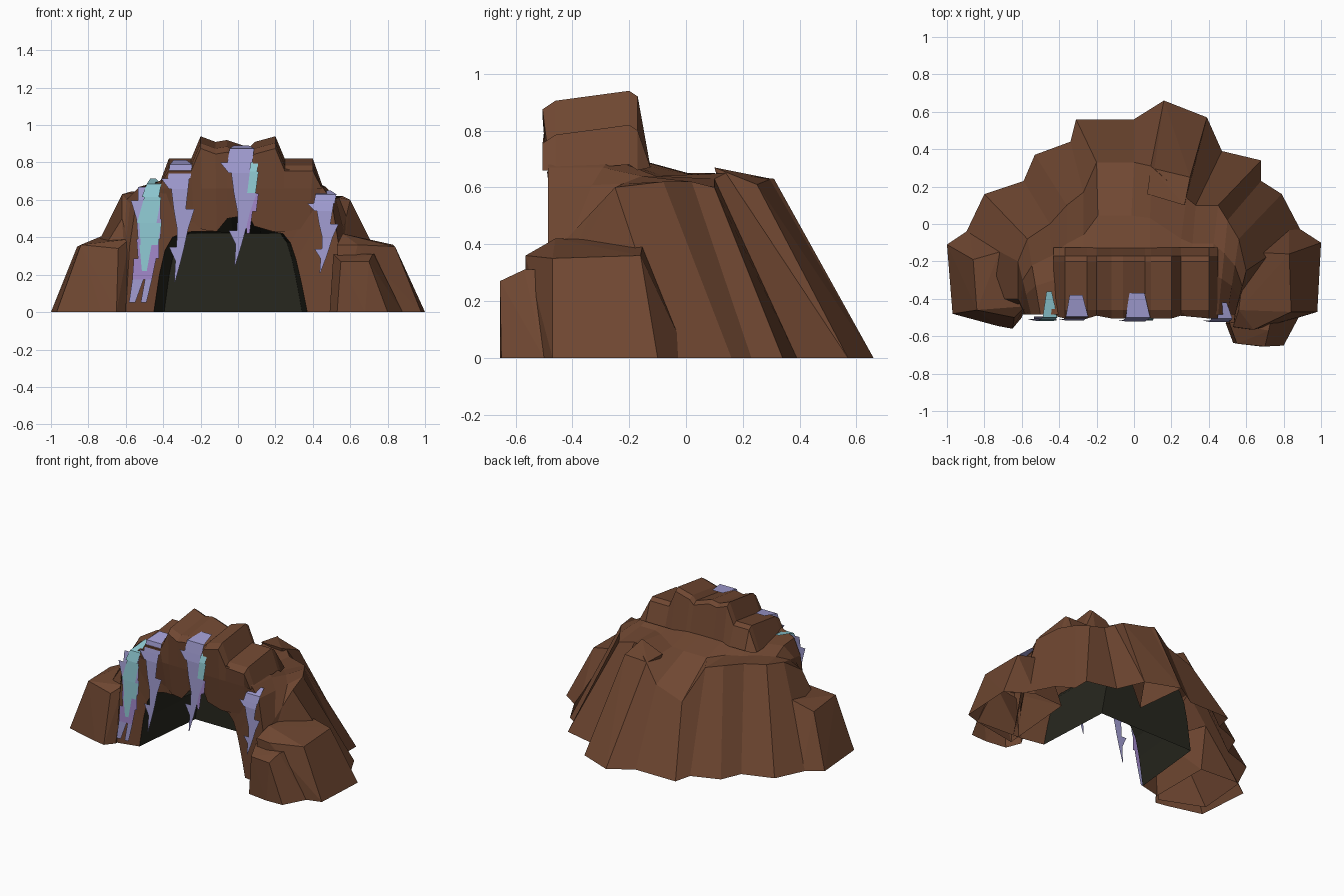
import bpy, bmesh
from mathutils import Vector as V

if "Cube" in bpy.data.objects:
    bpy.data.objects.remove(bpy.data.objects["Cube"])


def mat(name, rgb):
    m = bpy.data.materials.new(name)
    m.diffuse_color = (*rgb, 1)
    m.use_nodes = True
    m.node_tree.nodes["Principled BSDF"].inputs["Base Color"].default_value = m.diffuse_color
    return m


BROWN = mat("rock_brown", (0.160, 0.063, 0.031))
DARK = mat("cave_dark", (0.020, 0.020, 0.013))
LILAC = mat("crystal_lilac", (0.36, 0.34, 0.65))
CYAN = mat("crystal_cyan", (0.28, 0.60, 0.66))
PURPLE = mat("crystal_purple", (0.36, 0.25, 0.60))


def finish(name, bm, mats):
    me = bpy.data.meshes.new(name)
    bm.to_mesh(me)
    bm.free()
    for m in mats:
        me.materials.append(m)
    ob = bpy.data.objects.new(name, me)
    bpy.context.collection.objects.link(ob)
    return ob


def loft(name, rows, material):
    """Skin consecutive rows of points with quads."""
    bm = bmesh.new()
    grid = [[bm.verts.new(p) for p in row] for row in rows]
    for a, b in zip(grid, grid[1:]):
        for i in range(len(a) - 1):
            bm.faces.new((a[i], a[i + 1], b[i + 1], b[i]))
    bmesh.ops.remove_doubles(bm, verts=bm.verts, dist=0.0005)
    bmesh.ops.recalc_face_normals(bm, faces=bm.faces)
    return finish(name, bm, [material])


def rock(name, pts):
    """Faceted boulder: convex hull, open where it meets the ground."""
    bm = bmesh.new()
    for p in pts:
        bm.verts.new(p)
    bmesh.ops.convex_hull(bm, input=bm.verts)
    loose = [v for v in bm.verts if not v.link_faces]
    bmesh.ops.delete(bm, geom=loose, context='VERTS')
    bmesh.ops.recalc_face_normals(bm, faces=bm.faces)
    floor = [f for f in bm.faces if all(v.co.z < 0.001 for v in f.verts)]
    bmesh.ops.delete(bm, geom=floor, context='FACES')
    return finish(name, bm, [BROWN])


# mound: ground outline (x, y) and shoulder (x, y, z), left front round the back to right front
SIDE = [
    (-.64, -.52, -.60, -.47, .20), (-.93, -.40, -.62, -.40, .50),
    (-.90, -.05, -.62, -.20, .63), (-.80, .16, -.57, -.08, .645),
    (-.59, .23, -.45, .00, .65), (-.53, .37, -.36, .10, .65),
    (-.34, .44, -.27, .17, .64), (-.31, .56, -.20, .33, .44),
    (0, .56, 0, .33, .51), (.16, .66, .09, .31, .63),
    (.39, .57, .28, .14, .65), (.47, .39, .33, .10, .63),
    (.68, .34, .45, .10, .60), (.68, .23, .50, .02, .62),
    (.79, .16, .56, -.08, .62), (.90, -.05, .60, -.25, .60),
    (.57, -.52, .56, -.45, .25)]
# mouth: outer arch (x, z) and inner arch (x, z)
ARCH = [
    (-.60, 0, -.45, 0), (-.58, .35, -.42, .20), (-.55, .55, -.39, .33),
    (-.50, .66, -.35, .40), (-.42, .70, -.30, .42), (-.36, .74, -.25, .43),
    (-.27, .76, -.20, .43), (-.18, .78, -.12, .43), (-.04, .79, -.04, .52),
    (.08, .79, .06, .52), (.20, .78, .12, .45), (.28, .76, .18, .43),
    (.38, .74, .24, .42), (.45, .67, .28, .37), (.50, .60, .31, .28),
    (.54, .35, .34, .15), (.55, 0, .37, 0)]

ground = [V((s[0], s[1], 0)) for s in SIDE]
shoulder = [V(s[2:]) for s in SIDE]
outer = [V((a[0], -.485, a[1])) for a in ARCH]
inner = [V((a[2], -.45, a[3])) for a in ARCH]
plateau = [s.lerp(o, .35) for s, o in zip(shoulder, outer)]
ridge = [s.lerp(o, .62) for s, o in zip(shoulder, outer)]
for i in range(3, 14):
    plateau[i].z = .64
    ridge[i].z = .70 if 4 < i < 13 else .67
loft("mound", [ground, shoulder, plateau, ridge, outer, inner], BROWN)

# hollow inside: walls run back to a flat rear wall
rear = [V((p.x * .9 + .01, .09, min(p.z, .42))) for p in inner]
rear_foot = [V((p.x, .09, 0)) for p in rear]
loft("cave_lining", [inner, rear], DARK)
loft("cave_rear_wall", [rear, rear_foot], DARK)

# side boulders
rock("left_boulder", [
    (-1, -.11, 0), (-.97, -.48, 0), (-.73, -.545, 0), (-.65, -.56, 0),
    (-.60, -.5, 0), (-.88, -.03, 0), (-.60, -.05, 0),
    (-.86, -.19, .35), (-.84, -.46, .36), (-.72, -.15, .41),
    (-.58, -.44, .39), (-.64, -.50, .34)])
rock("right_boulder", [
    (1, -.1, 0), (.98, -.47, 0), (.88, -.5, 0), (.55, -.56, 0),
    (.83, .01, 0), (.60, 0, 0),
    (.83, -.16, .36), (.84, -.47, .35), (.64, -.565, .36),
    (.53, -.55, .36), (.56, -.46, .42), (.60, -.15, .41)])
rock("right_front_boulder", [
    (.80, -.65, 0), (.68, -.655, 0), (.53, -.635, 0), (.49, -.53, 0),
    (.88, -.5, 0), (.52, -.48, 0),
    (.70, -.655, .27), (.55, -.64, .27), (.51, -.53, .31),
    (.72, -.57, .31), (.74, -.48, .31)])
rock("back_boulder", [
    (.16, .66, 0), (.39, .57, 0), (.09, .30, .63), (.07, .16, .64),
    (.27, .10, .67), (.30, .25, .61), (.2, .3, 0)])

# stepped crown over the mouth: (x, top z, front foot z)
CROWN = [(-.43, .66, .60), (-.37, .82, .52), (-.25, .82, .48), (-.20, .94, .44),
         (-.12, .91, .43), (-.06, .92, .50), (.06, .88, .52), (.09, .91, .46),
         (.20, .94, .43), (.25, .82, .43), (.40, .82, .45), (.45, .68, .55)]
mid = .01
loft("crown", [
    [(x * .95, -.46, z) for x, t, z in CROWN],
    [(x * .98, -.49, .66) for x, t, z in CROWN],
    [(x, -.505 + (.015 if i % 3 == 0 else 0), max(t - .065, .66))
     for i, (x, t, z) in enumerate(CROWN)],
    [(x, -.46, max(t - .035, .66)) for x, t, z in CROWN],
    [(x, -.20, t) for x, t, z in CROWN],
    [(x, -.17, max(t - .02, .66)) for x, t, z in CROWN],
    [(x, -.125, .67) for x, t, z in CROWN]], BROWN)

# jagged crystal streak: pieces (top t, left, right, bottom t, left, right)
BOLT = [(0, -.35, .42, .12, -.42, .36), (.12, -.65, .32, .21, -.38, .28),
        (.21, -.3, .28, .38, -.22, .2), (.38, -.22, .5, .55, -.1, .28),
        (.55, -.1, .28, .70, -.12, .15), (.70, -.38, .15, .82, -.16, .03),
        (.82, -.16, .03, 1, -.2, -.17)]
TWIN = [(0, -.3, .5, .12, -.3, .45), (.12, -.55, .5, .28, -.35, .5),
        (.28, -.35, .55, .45, -.3, .5), (.45, -.35, .45, .62, -.3, .45),
        (.62, -.45, .35, .80, -.5, .2), (.80, -.5, -.1, 1, -.62, -.4),
        (.80, -.05, .2, 1, -.2, .0)]
SLIVER = [(0, -.1, .5, .15, -.3, .4), (.15, -.2, .5, .45, -.5, .3),
          (.45, -.4, .5, .7, -.35, .35), (.7, -.4, .1, 1, -.3, -.1)]


def streak(name, x, top, bottom, width, y, pieces, tints, flap=None):
    bm = bmesh.new()

    def quad(pts, tint):
        f = bm.faces.new([bm.verts.new(p) for p in pts])
        f.material_index = tint

    def pt(t, u):
        return (x + u * width, y + .02 * max(0, 1 - t * 5), top + (bottom - top) * t)

    for (t0, l0, r0, t1, l1, r1), tint in zip(pieces, tints):
        quad((pt(t0, l0), pt(t1, l1), pt(t1, r1), pt(t0, r0)), tint)
    # flap folded back over the rock
    if flap:
        _, l, r = pieces[0][:3]
        a, b = pt(0, l), pt(0, r)
        back_y, rise = flap
        quad((a, b, (b[0] - .03, back_y, top + rise), (a[0] + .02, back_y, top + rise)),
             tints[0])
    finish(name, bm, [LILAC, CYAN, PURPLE])


streak("streak_far_left", -.49, .67, .05, .15, -.515, TWIN, (0, 0, 0, 2, 2, 0, 0))
streak("streak_far_left_tint", -.475, .685, .22, .13, -.519, SLIVER, (1, 1, 1, 1), (-.36, .03))
streak("streak_left", -.31, .79, .16, .155, -.515, BOLT, (0,) * 7, (-.38, .022))
streak("streak_middle", .015, .875, .25, .17, -.52, BOLT, (0,) * 7, (-.37, .015))
streak("streak_right", .465, .63, .21, .145, -.525, BOLT, (0,) * 7, (-.42, .02))

# slimmer tinted strip beside the middle streak
streak("streak_middle_tint", .07, .81, .42, .08, -.517, SLIVER, (1, 1, 2, 2))
